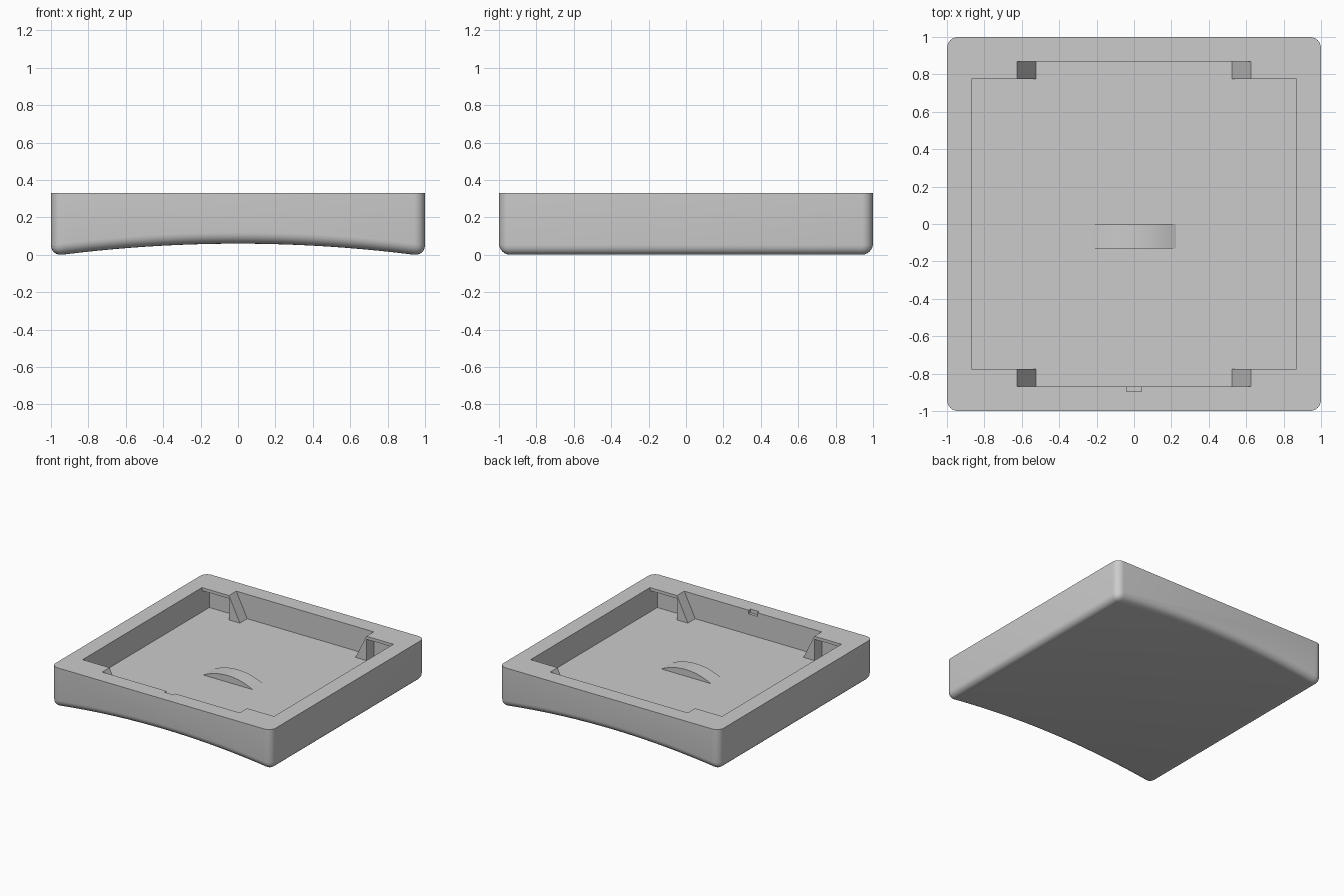
import bpy, bmesh, math

if "Cube" in bpy.data.objects:
    bpy.data.objects.remove(bpy.data.objects["Cube"])

TOP, FLOOR, LIP = 0.33, 0.13, 0.025
IN, SIDE, SLOT = 0.87, 0.775, 0.625   # pocket half size, lip edge, slot half width

grey = bpy.data.materials.new("light grey")
grey.use_nodes = True
grey.diffuse_color = (0.6, 0.6, 0.6, 1)
grey.node_tree.nodes["Principled BSDF"].inputs["Base Color"].default_value = (0.6, 0.6, 0.6, 1)


def finish(name, bm):
    bmesh.ops.recalc_face_normals(bm, faces=bm.faces[:])
    mesh = bpy.data.meshes.new(name)
    bm.to_mesh(mesh)
    bm.free()
    mesh.materials.append(grey)
    obj = bpy.data.objects.new(name, mesh)
    bpy.context.collection.objects.link(obj)
    return obj


def prism(profile, y0, y1):
    """Extrude an x-z profile along y."""
    bm = bmesh.new()
    face = bm.faces.new([bm.verts.new((x, y0, z)) for x, z in profile])
    new = bmesh.ops.extrude_face_region(bm, geom=[face])["geom"]
    moved = [v for v in new if isinstance(v, bmesh.types.BMVert)]
    bmesh.ops.translate(bm, verts=moved, vec=(0, y1 - y0, 0))
    return bm


def cut(target, half_x, y0, y1, z0, z1):
    """Subtract a box and remove the cutter."""
    box = finish("cutter", prism([(-half_x, z0), (half_x, z0), (half_x, z1), (-half_x, z1)], y0, y1))
    box.hide_render = True
    mod = target.modifiers.new("cut", "BOOLEAN")
    mod.operation, mod.solver, mod.object = "DIFFERENCE", "EXACT", box
    bpy.context.view_layer.objects.active = target
    bpy.ops.object.modifier_apply(modifier=mod.name)
    bpy.data.objects.remove(box)


def smooth(obj, angle):
    bpy.ops.object.select_all(action="DESELECT")
    obj.select_set(True)
    bpy.context.view_layer.objects.active = obj
    bpy.ops.object.shade_smooth_by_angle(angle=math.radians(angle))


# Tray body with an arched underside and rounded lower and corner edges
steps = 24
arch = [(-1 + 2 * i / steps, 0.06 - 0.067 * (-1 + 2 * i / steps) ** 2) for i in range(steps + 1)]
bm = prism(arch + [(1, TOP), (-1, TOP)], -1, 1)
bm.normal_update()
rounded = []
for e in bm.edges:
    a, b = (v.co for v in e.verts)
    upper = a.z > 0.3 and b.z > 0.3
    across = abs(a.y - b.y) > 1 and abs(a.x) < 0.99
    if not upper and not across:
        rounded.append(e)
bmesh.ops.bevel(bm, geom=rounded, offset=0.06, segments=6, profile=0.5, affect="EDGES", clamp_overlap=True)
tray = finish("tray_body", bm)

# Pocket, undercut beneath the four corner lips
cut(tray, IN, -IN, IN, FLOOR, TOP - LIP)
cut(tray, IN, -SIDE, SIDE, 0.2, 0.5)
cut(tray, SLOT, -IN, IN, 0.2, 0.5)
# Small notch in the front rim
cut(tray, 0.04, -0.895, -0.8, TOP - 0.03, 0.5)
smooth(tray, 30)

# Sloped posts at the ends of the front and back slots
for sx, x_name in ((1, "left"), (-1, "right")):
    for sy, y_name in ((1, "back"), (-1, "front")):
        wedge = [(sx * SLOT, TOP), (sx * SLOT, FLOOR - 0.01), (sx * 0.525, FLOOR - 0.01), (sx * 0.525, FLOOR)]
        finish(f"{y_name}_{x_name}_post", prism(wedge, sy * SIDE, sy * IN))

# Low curved rib on the pocket floor
half, rise = 0.225, 0.055
radius = (half ** 2 + rise ** 2) / (2 * rise)
sweep = math.asin(half / radius)
curve = []
for i in range(21):
    t = sweep * (1 - i / 10)
    curve.append((radius * math.sin(t), FLOOR + rise - radius + radius * math.cos(t)))
rib = finish("floor_rib", prism(curve + [(-half, FLOOR - 0.01), (half, FLOOR - 0.01)], -0.13, 0))
smooth(rib, 30)
